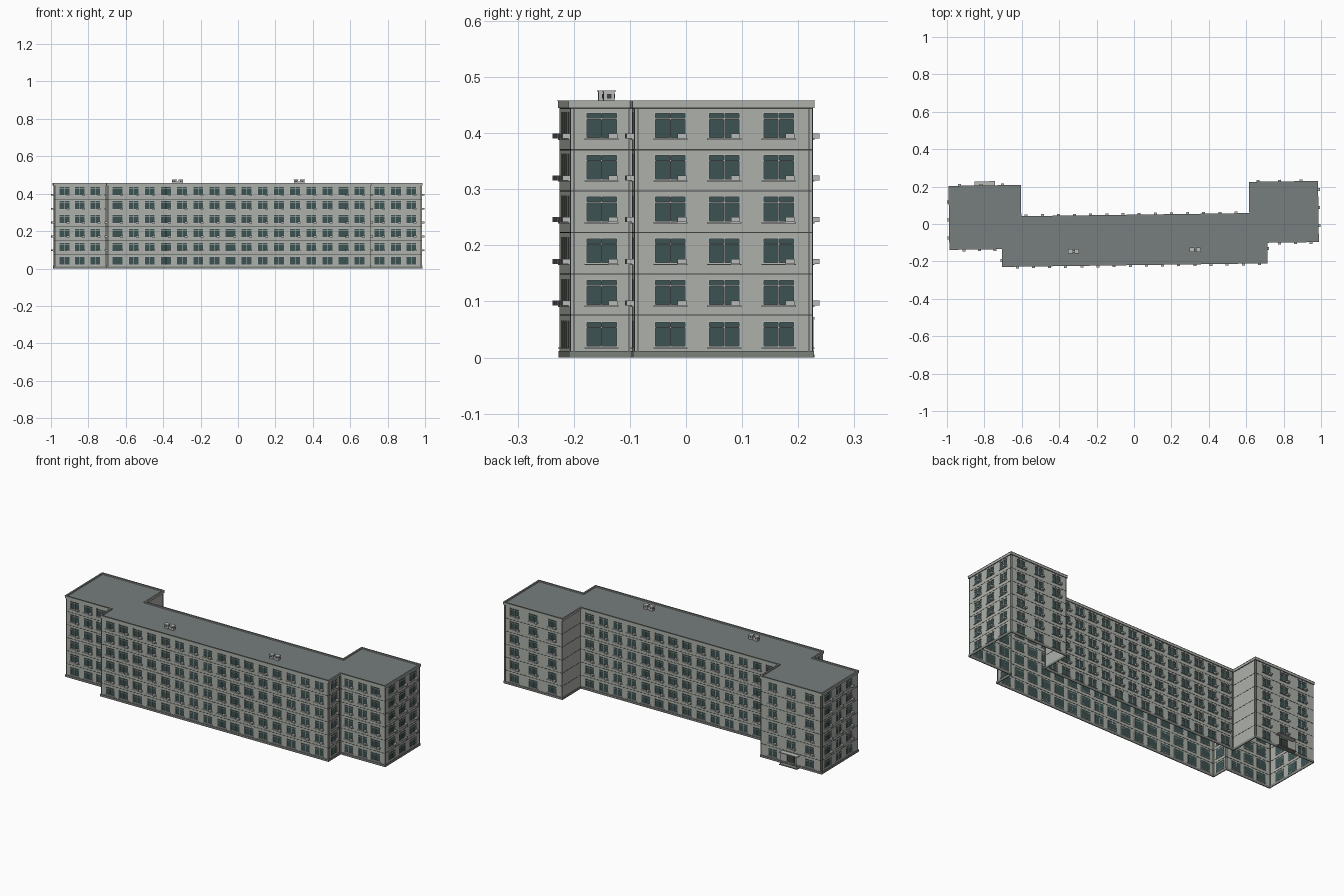
import bpy, bmesh
from mathutils import Vector, Matrix

cube = bpy.data.objects.get("Cube")
if cube:
    bpy.data.objects.remove(cube, do_unlink=True)

TURN = Matrix.Rotation(0.0135, 4, 'Z')      # the block sits slightly skewed
FLOORS, PITCH = 6, 0.0744
WIN_W, WIN_H, WIN_Z = 0.057, 0.047, 0.018
TOP, ROOF_Z, REVEAL = 0.457, 0.452, 0.004


def material(name, rgb):
    m = bpy.data.materials.new(name)
    m.use_nodes = True
    m.diffuse_color = (*rgb, 1)
    bsdf = m.node_tree.nodes["Principled BSDF"]
    bsdf.inputs["Base Color"].default_value = (*rgb, 1)
    bsdf.inputs["Roughness"].default_value = 0.8
    return m


WALL = material("wall grey", (0.42, 0.44, 0.40))
GLASS = material("teal glass", (0.045, 0.085, 0.082))
FRAME = material("frame grey", (0.48, 0.50, 0.48))
ROOF = material("roof slate", (0.18, 0.21, 0.205))
PLINTH = material("plinth grey", (0.20, 0.22, 0.20))
SEAM = material("dark seam", (0.05, 0.055, 0.05))


class Part:
    """Collects faces of one building part in the skewed frame."""

    def __init__(self, name, *mats):
        self.name, self.mats, self.bm = name, mats, bmesh.new()

    def face(self, pts, mat=0):
        f = self.bm.faces.new([self.bm.verts.new(p) for p in pts])
        f.material_index = mat

    def box(self, lo, hi, place=lambda u, o, z: Vector((u, o, z))):
        made = bmesh.ops.create_cube(self.bm, size=1)["verts"]
        for v in made:
            v.co = place(*[a + (b - a) * (c + 0.5) for a, b, c in zip(lo, hi, v.co)])
        faces = list({f for v in made for f in v.link_faces})
        bmesh.ops.recalc_face_normals(self.bm, faces=faces)

    def finish(self, merge=False):
        if merge:
            bmesh.ops.remove_doubles(self.bm, verts=self.bm.verts, dist=0.0001)
        self.bm.transform(TURN)
        mesh = bpy.data.meshes.new(self.name)
        self.bm.to_mesh(mesh)
        self.bm.free()
        for m in self.mats:
            mesh.materials.append(m)
        bpy.context.collection.objects.link(bpy.data.objects.new(self.name, mesh))


def spread(first, step, count):
    return [first + step * i for i in range(count)]


# Footprint, anticlockwise from the front left corner, with window centres per wall
FRONT, BACK, MID = -0.215, 0.212, 0.045
XL, XR = -0.984, 0.982
END_Y = [-0.041, 0.055, 0.152]
footprint = [
    ((-0.703, FRONT), spread(-0.647, 0.0863, 16)),
    ((0.706, FRONT), [-0.16]),
    ((0.706, -0.105), [0.756, 0.843, 0.925]),
    ((XR, -0.105), END_Y),
    ((XR, BACK), spread(0.686, 0.115, 3)),
    ((0.622, BACK), []),
    ((0.622, MID), spread(-0.556, 0.0863, 14)),
    ((-0.607, MID), []),
    ((-0.607, BACK), spread(-0.91, 0.115, 3)),
    ((XL, BACK), END_Y),
    ((XL, -0.12), [-0.93, -0.848, -0.765]),
    ((-0.703, -0.12), [-0.165]),
]
corners = [Vector((*p, 0)) for p, _ in footprint]

walls = Part("walls", WALL, GLASS)
frames = Part("window_frames", FRAME)
sills = Part("window_sills", FRAME)
units = Part("air_conditioners", FRAME)
plinth = Part("plinth", PLINTH)
seams = Part("floor_seams", SEAM)
parapet = Part("parapet", WALL)
capping = Part("parapet_capping", PLINTH)


def add_window(place, u, z):
    u0, u1, z1 = u - WIN_W / 2, u + WIN_W / 2, z + WIN_H
    b = 0.0022
    transom = z + WIN_H * 0.73

    def bar(a, c, d, e):
        frames.box((a, -REVEAL, c), (d, -0.0012, e), place)
    bar(u0, z, u0 + b, z1)
    bar(u1 - b, z, u1, z1)
    bar(u0, z, u1, z + b)
    bar(u0, z1 - b, u1, z1)
    bar(u0, transom, u1, transom + b)
    bar(u - b / 2, z, u + b / 2, z1)
    sills.box((u0 - 0.002, -REVEAL, z - 0.002), (u1 + 0.002, 0.004, z), place)


def add_wall(a, b, centres):
    d = (b - a).normalized()
    n = Vector((d.y, -d.x, 0))
    length = (b - a).length

    def place(u, out, z):
        return a + d * u + n * out + Vector((0, 0, z))

    axis = 0 if abs(d.x) > 0.5 else 1
    mids = sorted((c - a[axis]) * d[axis] for c in centres)
    us = [0] + [m + s * WIN_W / 2 for m in mids for s in (-1, 1)] + [length]
    zs = [0.002]
    for i in range(FLOORS):
        zs += [WIN_Z + i * PITCH, WIN_Z + i * PITCH + WIN_H]
    zs.append(TOP)

    # Wall grid with recessed glass in the window cells
    for i in range(len(us) - 1):
        for j in range(len(zs) - 1):
            ring = [(us[i], zs[j]), (us[i + 1], zs[j]),
                    (us[i + 1], zs[j + 1]), (us[i], zs[j + 1])]
            outer = [place(u, 0, z) for u, z in ring]
            if i % 2 and j % 2:
                inner = [place(u, -REVEAL, z) for u, z in ring]
                walls.face(inner, 1)
                for k in range(4):
                    m = (k + 1) % 4
                    walls.face([outer[k], outer[m], inner[m], inner[k]])
            else:
                walls.face(outer)

    for m in mids:
        for i in range(FLOORS):
            z = WIN_Z + i * PITCH
            add_window(place, m, z)
            if i:
                units.box((m + 0.012, 0, z), (m + 0.028, 0.014, z + 0.009), place)

    # Horizontal bands and corner joints
    plinth.box((-0.002, -0.001, 0), (length + 0.002, 0.003, 0.012), place)
    for i in range(1, FLOORS):
        z = 0.0018 + i * 0.0737
        seams.box((0, -0.001, z - 0.001), (length, 0.0008, z + 0.001), place)
    seams.box((0, -0.001, 0.443), (length, 0.0008, 0.4445), place)
    for u in (0.006, length - 0.006):
        seams.box((u - 0.0009, -0.001, 0.012), (u + 0.0009, 0.0008, 0.444), place)
    parapet.box((-0.004, -0.004, 0.4445), (length + 0.004, 0.004, TOP), place)
    capping.box((-0.005, -0.004, TOP), (length + 0.005, 0.005, TOP + 0.0015), place)


for i, (_, centres) in enumerate(footprint):
    add_wall(corners[i], corners[(i + 1) % len(corners)], centres)
walls.finish(merge=True)
for part in (frames, sills, units, plinth, seams, parapet, capping):
    part.finish()

# Flat roof
roof = Part("roof", ROOF)
roof.face([c + Vector((0, 0, ROOF_Z)) for c in corners])
roof.finish()

# Roof vents: a pair of small housings joined by a duct, with dark louvres
vents = Part("roof_vents", FRAME)
louvres = Part("vent_louvres", SEAM)
for x, y in ((-0.325, -0.142), (0.325, -0.142)):
    for s in (-1, 1):
        cx = x + s * 0.017
        vents.box((cx - 0.011, y - 0.010, ROOF_Z), (cx + 0.011, y + 0.010, 0.474))
        vents.box((cx - 0.013, y - 0.012, 0.474), (cx + 0.013, y + 0.012, 0.476))
        louvres.box((cx - 0.0115, y - 0.004, 0.462), (cx + 0.0115, y + 0.004, 0.470))
        louvres.box((cx - 0.005, y - 0.0105, 0.462), (cx + 0.005, y + 0.0105, 0.470))
    vents.box((x - 0.008, y - 0.005, ROOF_Z), (x + 0.008, y + 0.005, 0.466))
vents.finish()
louvres.finish()

# Rear entrance: step, door, canopy on slim posts
EX = -0.795
step = Part("entrance_step", PLINTH)
step.box((EX - 0.055, BACK, 0), (EX + 0.055, BACK + 0.027, 0.005))
step.finish()
door = Part("entrance_door", SEAM)
door.box((EX - 0.02, BACK - 0.003, 0.005), (EX + 0.02, BACK + 0.003, 0.058))
door.finish()
canopy = Part("entrance_canopy", FRAME)
canopy.box((EX - 0.055, BACK, 0.068), (EX + 0.055, BACK + 0.027, 0.072))
for s in (-1, 1):
    x = EX + s * 0.051
    canopy.box((x - 0.0015, BACK + 0.022, 0.005), (x + 0.0015, BACK + 0.025, 0.068))
canopy.finish()
